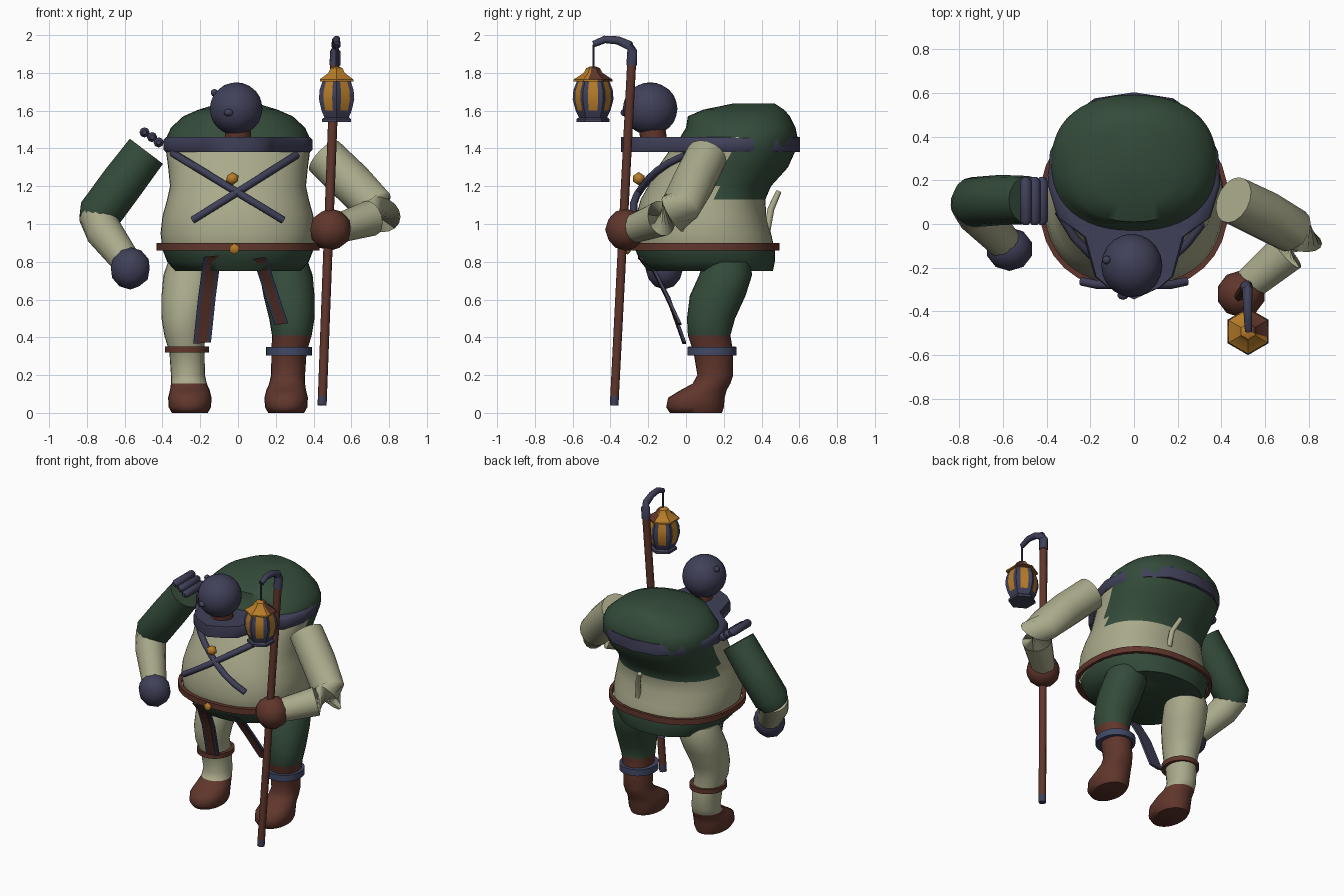
import bpy, bmesh, math
from mathutils import Vector

if "Cube" in bpy.data.objects:
    bpy.data.objects.remove(bpy.data.objects["Cube"])


def material(name, r, g, b):
    m = bpy.data.materials.new(name)
    m.use_nodes = True
    m.diffuse_color = (r, g, b, 1)
    m.node_tree.nodes["Principled BSDF"].inputs["Base Color"].default_value = (r, g, b, 1)
    return m


GREEN = material("dark green cloth", .034, .071, .042)
BEIGE = material("pale beige cloth", .40, .40, .26)
NAVY = material("navy cloth", .051, .051, .10)
BROWN = material("brown leather", .117, .037, .025)
GOLD = material("gold metal", .47, .20, .022)
SLATE = material("slate blue band", .052, .065, .13)


def finish(name, bm, mats, rule=None, angle=50):
    bmesh.ops.recalc_face_normals(bm, faces=bm.faces)
    if rule:
        for f in bm.faces:
            f.material_index = rule(f.calc_center_median())
    me = bpy.data.meshes.new(name)
    bm.to_mesh(me)
    bm.free()
    ob = bpy.data.objects.new(name, me)
    bpy.context.collection.objects.link(ob)
    for m in mats:
        me.materials.append(m)
    bpy.ops.object.select_all(action="DESELECT")
    ob.select_set(True)
    bpy.context.view_layer.objects.active = ob
    if angle:
        bpy.ops.object.shade_smooth_by_angle(angle=math.radians(angle))
    return ob


def loft(name, rings, mats, rule=None, angle=50, loop=False):
    """Skin a list of closed point rings, capped unless looped."""
    bm = bmesh.new()
    vs = [[bm.verts.new(p) for p in r] for r in rings]
    n = len(vs[0])
    for a, b in zip(vs, vs[1:] + vs[:1] if loop else vs[1:]):
        for i in range(n):
            j = (i + 1) % n
            bm.faces.new((a[i], a[j], b[j], b[i]))
    if not loop:
        bm.faces.new(vs[0])
        bm.faces.new(vs[-1])
    return finish(name, bm, mats, rule, angle)


def oval(z, front, back, half, cx=0, n=32, power=2.3):
    """Horizontal superellipse ring."""
    pts = []
    for i in range(n):
        t = 2 * math.pi * i / n
        c, s = math.cos(t), math.sin(t)
        x = math.copysign(abs(c) ** (2 / power), c) * half + cx
        y = math.copysign(abs(s) ** (2 / power), s) * (back - front) / 2 + (front + back) / 2
        pts.append((x, y, z))
    return pts


def tube(name, path, mats, segs=16, rule=None):
    """Round tube through (x, y, z, radius) points."""
    pts = [Vector(p[:3]) for p in path]
    rings = []
    for i, p in enumerate(pts):
        d = (pts[min(i + 1, len(pts) - 1)] - pts[max(i - 1, 0)]).normalized()
        ref = Vector((0, 1, 0)) if abs(d.y) < .75 else Vector((1, 0, 0))
        u = d.cross(ref).normalized()
        v = d.cross(u)
        rings.append([p + path[i][3] * (u * math.cos(a) + v * math.sin(a))
                      for a in (2 * math.pi * k / segs for k in range(segs))])
    return loft(name, rings, mats, rule)


def ball(name, loc, size, mat, sub=2):
    bm = bmesh.new()
    bmesh.ops.create_icosphere(bm, subdivisions=sub, radius=1)
    for v in bm.verts:
        v.co = Vector(loc) + Vector([a * b for a, b in zip(v.co, size)])
    return finish(name, bm, [mat])


# Torso and hump: (z, front, back, half width)
BODY = [(.75, -.20, .46, .33), (.80, -.24, .47, .375), (.865, -.27, .47, .40), (.95, -.28, .45, .41),
        (1.04, -.265, .425, .40), (1.13, -.24, .42, .375), (1.20, -.20, .45, .36),
        (1.30, -.15, .54, .37), (1.40, -.08, .585, .383), (1.46, -.03, .59, .378),
        (1.51, 0, .58, .355), (1.57, .01, .55, .29), (1.605, .09, .52, .21), (1.638, .25, .47, .10)]


def body_front(x, z):
    """Front surface of the torso at x, z."""
    for a, b in zip(BODY, BODY[1:]):
        if a[0] <= z <= b[0]:
            t = (z - a[0]) / (b[0] - a[0])
            f, k, h = [p + (q - p) * t for p, q in zip(a[1:], b[1:])]
            return (f + k) / 2 - (k - f) / 2 * max(0, 1 - abs(x / h) ** 2.3) ** (1 / 2.3)


def body_rule(c):
    hump = c.z > 1.13 and c.y > .13 + (c.z - 1.13) * .42
    return 1 if c.z < .86 or c.z > 1.45 or hump else 0


loft("torso", [oval(*r, n=48) for r in BODY], [BEIGE, GREEN], body_rule)

# Belt with buckle, back toggle
belt = [(.86, -.28, .475, .41), (.86, -.305, .495, .432), (.90, -.305, .495, .432), (.90, -.28, .475, .41)]
loft("belt", [oval(*r) for r in belt], [BROWN], loop=True)
ball("belt_buckle", (-.02, -.31, .868), (.03, .02, .03), GOLD, 1)
tube("back_toggle", [(.07, .43, .97, .018), (.06, .45, 1.08, .018), (.02, .49, 1.17, .015)], [BEIGE], 8)

# Collar, pointed at the front and wrapped round the hump
half = [(.12, -.29), (.18, -.24), (.23, -.06), (.35, .03), (.395, .18), (.385, .33), (.31, .48), (.18, .575)]
outline = [(0, -.345)] + half + [(0, .603)] + [(-x, y) for x, y in reversed(half)]
loft("collar", [[(x * s, y, z) for x, y in outline]
                for z, s in ((1.38, .97), (1.395, 1), (1.445, 1), (1.46, .96))], [NAVY])

# Head
tube("neck", [(0, -.17, 1.44, .07), (0, -.18, 1.51, .07)], [BROWN])
ball("head", (-.01, -.19, 1.61), (.14, .145, .14), NAVY, 3)
ball("nose", (-.05, -.325, 1.59), (.026, .022, .02), NAVY)
ball("head_stud", (-.125, -.165, 1.695), (.02, .02, .02), NAVY)

# Crossed chest straps
for name, x0, x1, top in (("chest_strap_a", -.345, .24, 1.375), ("chest_strap_b", .31, -.24, 1.365)):
    path = []
    for i in range(9):
        t = i / 8
        x, z = x0 + (x1 - x0) * t, top + (1.02 - top) * t
        path.append((x, body_front(x, z) - .015 - .03 * t, z, .02))
    tube(name, path, [NAVY], 8)
ball("chest_bead", (-.03, -.25, 1.24), (.038, .035, .035), GOLD, 1)

# Hanging belt ribbons with a brown centre plate


def ribbon(name, path, width, depth, mat, lift=0):
    rings = []
    for x, y, z in path:
        y -= lift
        rings.append([(x - width, y, z - .004), (x + width, y, z + .004),
                      (x + width, y + depth, z + .004), (x - width, y + depth, z - .004)])
    loft(name, rings, [mat], angle=30)


ribbons = {"right": ([(-.135, -.25, .83), (-.145, -.18, .76), (-.165, -.10, .61), (-.19, -.015, .37)], .047),
           "left": ([(.11, -.25, .82), (.135, -.18, .76), (.18, -.11, .62), (.23, -.04, .47)], .036)}
for side, (path, w) in ribbons.items():
    ribbon(side + "_ribbon", path, w, .016, NAVY)
    ribbon(side + "_ribbon_centre", path, w * .55, .009, BROWN, .004)

# Legs and boots: (z, front, back, half width, centre x), mirrored by side
LEG = [(0, -.085, .19, .095, .255), (.03, -.105, .20, .112, .255), (.08, -.095, .205, .115, .255),
       (.12, -.03, .215, .105, .255), (.155, .035, .235, .095, .26), (.20, .06, .25, .09, .265),
       (.32, .04, .25, .093, .27), (.41, .01, .235, .105, .285), (.50, .005, .26, .12, .285),
       (.62, .02, .315, .135, .27), (.73, .07, .35, .14, .255), (.80, .09, .34, .12, .25)]
for side, s, cut, cloth in (("left", 1, .41, GREEN), ("right", -1, .155, BEIGE)):
    rings = [oval(z, f, b, h, cx * s, 24, 2.1) for z, f, b, h, cx in LEG]
    loft(side + "_leg", rings, [cloth, BROWN], lambda c: int(c.z < cut), 60)
    lo, hi, grow = (.305, .35, .022) if s > 0 else (.32, .352, .016)
    band = [oval(z, .03 - g, .245 + g, .10 + g, .27 * s, 24, 2.1)
            for z, g in ((lo, -.02), (lo, grow), (hi, grow), (hi, -.02))]
    loft(side + "_leg_band", band, [SLATE if s > 0 else BROWN], loop=True)

# Arms and hands
tube("left_arm", [(.455, .11, 1.36, .11), (.60, .04, 1.22, .112), (.725, -.03, 1.09, .105),
                  (.755, -.07, 1.05, .108), (.70, -.13, 1.03, .095), (.51, -.29, .97, .075)], [BEIGE])
ball("left_hand", (.49, -.32, .97), (.112, .108, .112), BROWN, 2)
tube("right_upper_arm", [(-.485, .11, 1.385, .11), (-.61, .11, 1.22, .115),
                         (-.735, .10, 1.05, .115), (-.75, .085, 1.01, .095)], [GREEN])
tube("right_forearm", [(-.745, .10, 1.05, .10), (-.71, .04, .96, .098), (-.59, -.09, .80, .078)], [BEIGE])
ball("right_hand", (-.57, -.115, .765), (.108, .10, .112), NAVY, 2)

# Knotted shoulder wraps
for i, (x, z) in enumerate(((-.495, 1.485), (-.455, 1.46), (-.42, 1.432))):
    y = .105
    tube("shoulder_wrap_%d" % i, [(x, y - .11, z, .012), (x, y - .09, z, .027),
                                  (x, y + .09, z, .027), (x, y + .11, z, .012)], [NAVY], 8)

# Staff with hooked top
tube("staff", [(.445, -.38, .04, .024), (.447, -.378, .09, .024), (.513, -.288, 1.85, .025)],
     [BROWN, NAVY], 10, lambda c: int(c.z < .085))
tube("staff_hook", [(.513, -.288, 1.84, .029), (.516, -.285, 1.915, .028), (.518, -.30, 1.945, .025),
                    (.52, -.36, 1.972, .022), (.522, -.43, 1.977, .02), (.524, -.49, 1.952, .017)], [NAVY], 10)
tube("lantern_cord", [(.524, -.49, 1.95, .007), (.524, -.49, 1.82, .007)], [NAVY], 6)

# Lantern: hexagonal with navy corner posts and a gold roof
LX, LY = .522, -.492


def hexring(z, r):
    """Hexagon with each side split in three so posts can be coloured."""
    pts = []
    for k in range(6):
        a, b = [Vector((math.sin(t), math.cos(t), 0)) * r
                for t in (k * math.pi / 3, (k + 1) * math.pi / 3)]
        for f in (0, .25, .75):
            p = a.lerp(b, f)
            pts.append((LX + p.x, LY + p.y, z))
    return pts


def post_rule(c):
    a = math.degrees(math.atan2(c.x - LX, c.y - LY)) % 60
    return 0 if c.z < 1.60 or not 16 < a < 44 else 1


glass = [(1.54, .088), (1.555, .088), (1.565, .075), (1.60, .092), (1.66, .108), (1.71, .104), (1.77, .08)]
loft("lantern_body", [hexring(*r) for r in glass], [NAVY, GOLD], post_rule, 30)
roof = [(1.755, .103), (1.765, .103), (1.80, .05), (1.825, .036), (1.835, .012)]
loft("lantern_roof", [hexring(*r) for r in roof], [GOLD, BROWN],
     lambda c: int(c.x > LX + .005 and c.y > LY), 30)
